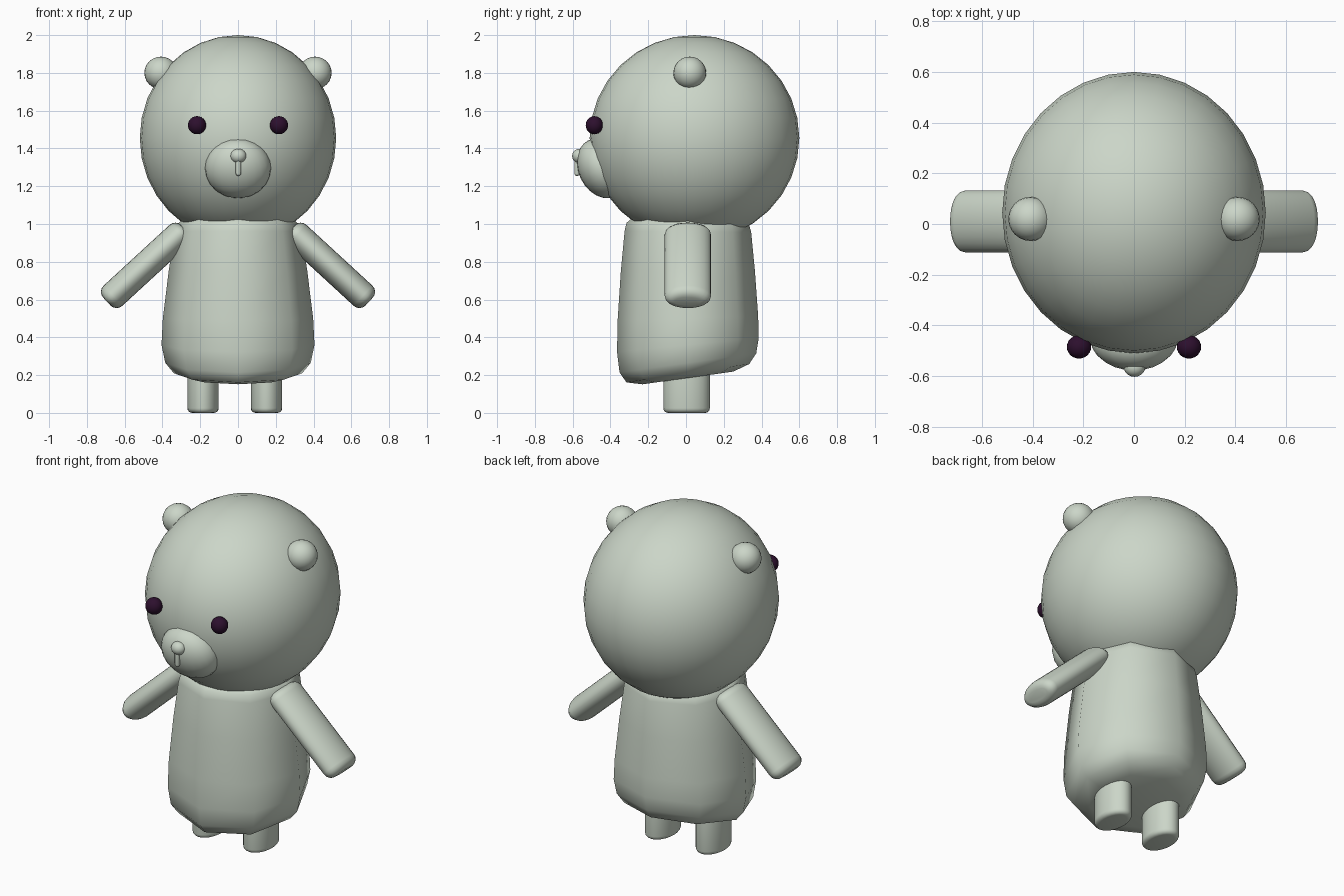
import bpy
import bmesh
import math
from mathutils import Vector

if "Cube" in bpy.data.objects:
    bpy.data.objects.remove(bpy.data.objects["Cube"], do_unlink=True)


def make_material(name, colour):
    mat = bpy.data.materials.new(name)
    mat.use_nodes = True
    mat.diffuse_color = (*colour, 1)
    bsdf = next(n for n in mat.node_tree.nodes if n.type == "BSDF_PRINCIPLED")
    bsdf.inputs["Base Color"].default_value = (*colour, 1)
    bsdf.inputs["Roughness"].default_value = 0.7
    return mat


SAGE = make_material("pale_sage", (0.60, 0.67, 0.58))
PLUM = make_material("dark_plum", (0.026, 0.005, 0.027))


def finish(name, bm, mat, location=(0, 0, 0)):
    bmesh.ops.recalc_face_normals(bm, faces=bm.faces)
    mesh = bpy.data.meshes.new(name)
    bm.to_mesh(mesh)
    bm.free()
    mesh.materials.append(mat)
    for poly in mesh.polygons:
        poly.use_smooth = True
    obj = bpy.data.objects.new(name, mesh)
    obj.location = location
    bpy.context.collection.objects.link(obj)
    return obj


def ellipsoid(name, centre, radii, mat=SAGE, segments=24, tilt=0):
    bm = bmesh.new()
    bmesh.ops.create_uvsphere(bm, u_segments=segments, v_segments=segments // 2, radius=1)
    bmesh.ops.scale(bm, vec=radii, verts=bm.verts)
    obj = finish(name, bm, mat, centre)
    obj.rotation_euler.x = math.radians(tilt)
    return obj


def loft(name, rings, sides, location=(0, 0, 0)):
    """Skin oval rings given as (half width, half depth, height, slope along y)."""
    bm = bmesh.new()
    loops = []
    for rx, ry, z, slope in rings:
        loop = []
        for i in range(sides):
            a = math.tau * i / sides
            y = ry * math.sin(a)
            loop.append(bm.verts.new((rx * math.cos(a), y, z + slope * y)))
        loops.append(loop)
    for low, high in zip(loops, loops[1:]):
        for i in range(sides):
            j = (i + 1) % sides
            bm.faces.new((low[i], low[j], high[j], high[i]))
    bm.faces.new(loops[0])
    bm.faces.new(loops[-1])
    return finish(name, bm, SAGE, location)


def limb(name, start, end, rx, ry, rounding):
    """Oval tube with rounded ends running between two points."""
    start, end = Vector(start), Vector(end)
    length = (end - start).length
    rings = []
    for k in range(5):
        a = math.pi / 2 * k / 4
        inset = rounding * (1 - math.sin(a))
        rings.append((rx - inset, ry - inset, rounding * (1 - math.cos(a)), 0))
    rings += [(r[0], r[1], length - r[2], 0) for r in reversed(rings)]
    obj = loft(name, rings, 24, start)
    # limbs only lean sideways, so a turn about y lines them up
    d = end - start
    obj.rotation_euler.y = math.atan2(d.x, d.z)
    return obj


# Body: eight-sided, tapering upwards, with a base that rises to the back
loft("body", [
    (0.25, 0.24, 0.185, 0.14),
    (0.34, 0.325, 0.21, 0.15),
    (0.385, 0.362, 0.265, 0.14),
    (0.405, 0.375, 0.36, 0.10),
    (0.398, 0.372, 0.5, 0.03),
    (0.367, 0.355, 0.75, 0),
    (0.335, 0.335, 0.96, -0.01),
    (0.322, 0.325, 1.0, -0.02),
    (0.29, 0.295, 1.025, -0.02),
], 8, (0, 0.01, 0))

# Head
ellipsoid("head", (0, 0.045, 1.455), (0.52, 0.555, 0.545), segments=32)

# Muzzle, nose and mouth line
ellipsoid("muzzle", (0, -0.445, 1.295), (0.175, 0.125, 0.165), tilt=25)
ellipsoid("nose", (0.002, -0.565, 1.36), (0.042, 0.038, 0.038))
limb("mouth_line", (0.002, -0.577, 1.255), (0.002, -0.577, 1.36), 0.014, 0.014, 0.012)

# Paired parts
for side, s in (("left", 1), ("right", -1)):
    ellipsoid(side + "_eye", (s * 0.217, -0.485, 1.523), (0.048, 0.046, 0.048), PLUM)
    ellipsoid(side + "_ear", (s * 0.408, 0.02, 1.8), (0.088, 0.087, 0.086))
    limb(side + "_arm", (s * 0.695, 0.01, 0.59), (s * 0.28, 0.01, 0.972),
         0.073, 0.123, 0.045)
    leg_x = -0.017 + s * 0.168
    limb(side + "_leg", (leg_x, 0.003, 0), (leg_x, 0.003, 0.34), 0.083, 0.123, 0.025)
